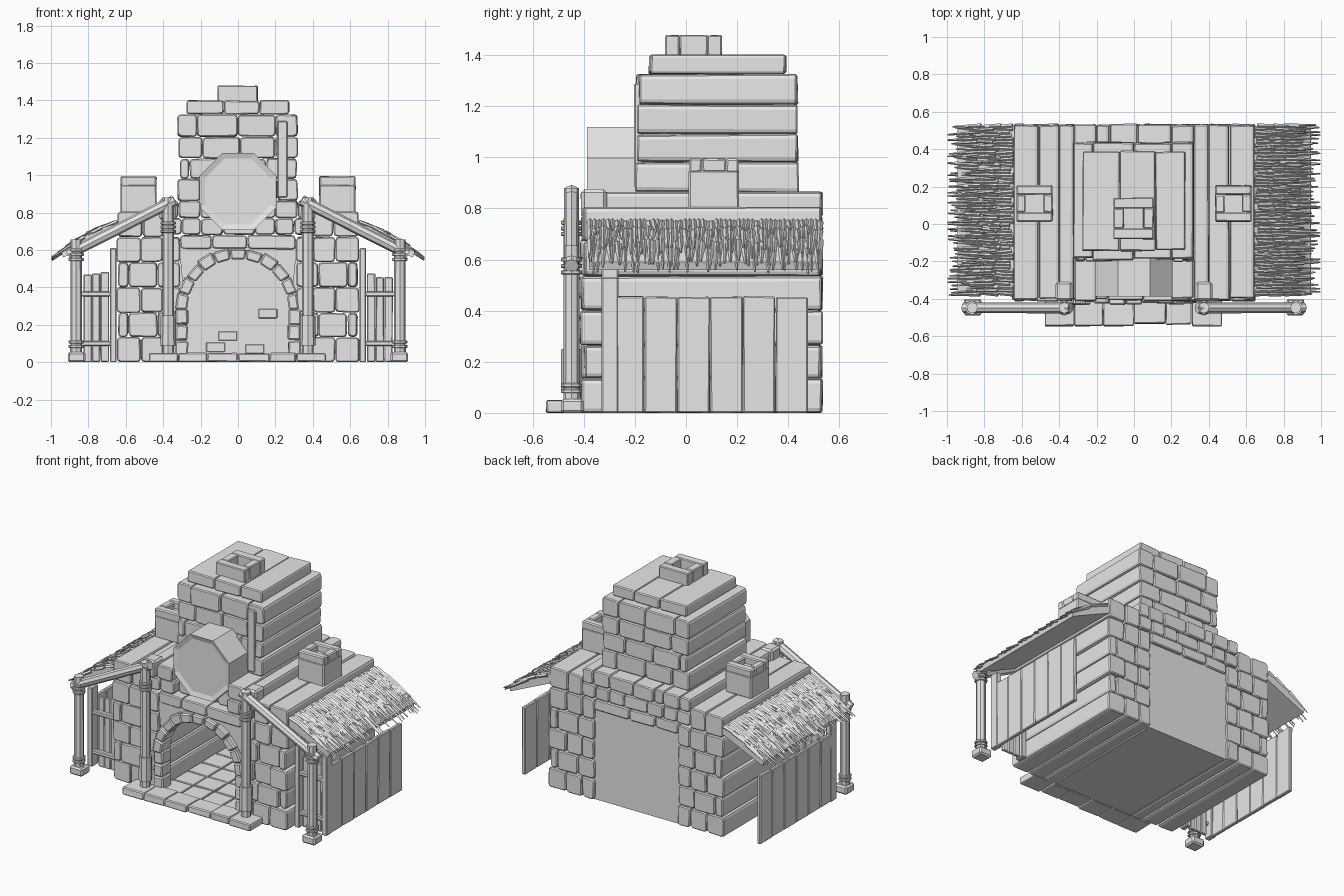
import bpy, bmesh, math, random
from mathutils import Vector, Matrix

random.seed(4)
old = bpy.data.objects.get("Cube")
if old:
    bpy.data.objects.remove(old)

grey = bpy.data.materials.new("light_grey")
grey.use_nodes = True
grey.diffuse_color = (0.8, 0.8, 0.8, 1)
grey.node_tree.nodes["Principled BSDF"].inputs["Base Color"].default_value = grey.diffuse_color


def finish(bm, name, bevel=0):
    bmesh.ops.recalc_face_normals(bm, faces=bm.faces)
    mesh = bpy.data.meshes.new(name)
    bm.to_mesh(mesh)
    bm.free()
    mesh.materials.append(grey)
    obj = bpy.data.objects.new(name, mesh)
    bpy.context.collection.objects.link(obj)
    if bevel:
        mod = obj.modifiers.new("chamfer", "BEVEL")
        mod.width = bevel
        mod.segments = 1
        mod.limit_method = 'ANGLE'
        mod.angle_limit = math.radians(60)
    return obj


def add_box(bm, x, y, z, jitter=0):
    """Box from three (low, high) ranges, with slightly uneven corners."""
    verts = bmesh.ops.create_cube(bm, size=1)["verts"]
    for v in verts:
        v.co = [r[0] if c < 0 else r[1] for r, c in zip((x, y, z), v.co)]
        v.co += Vector([random.uniform(-jitter, jitter) for _ in range(3)])
        v.co.z = max(v.co.z, 0)
    return verts


def box(name, x, y, z, bevel=0.01):
    bm = bmesh.new()
    add_box(bm, sorted(x), y, z)
    return finish(bm, name, bevel)


def add_course(bm, breaks, y, z, gap=0.001, rounding=0.018):
    """One row of long stones running front to back, with rounded long edges."""
    for a, b in zip(breaks, breaks[1:]):
        shift = random.uniform(-0.01, 0.01)
        verts = add_box(bm, (a + gap, b - gap), (y[0] + shift, y[1] - shift / 2),
                        (z[0] + gap, z[1] - gap), 0.003)
        edges = {e for v in verts for e in v.link_edges}
        long = [e for e in edges if abs(e.verts[0].co.y - e.verts[1].co.y) > 0.05]
        bmesh.ops.bevel(bm, geom=long, offset=rounding, segments=2, profile=0.5, affect='EDGES')


def add_ring(bm, x, y, z, wall):
    """Four upright slabs around a square opening."""
    inner = (y[0] + wall, y[1] - wall)
    add_box(bm, x, (y[0], inner[0]), z, 0.002)
    add_box(bm, x, (inner[1], y[1]), z, 0.002)
    add_box(bm, (x[0], x[0] + wall), inner, z, 0.002)
    add_box(bm, (x[1] - wall, x[1]), inner, z, 0.002)


def add_prism(bm, points, y):
    """Polygon in x and z, extruded along y."""
    front = bm.faces.new([bm.verts.new((px, y[0], pz)) for px, pz in points])
    new = bmesh.ops.extrude_face_region(bm, geom=[front], use_keep_orig=True)["geom"]
    for v in new:
        if isinstance(v, bmesh.types.BMVert):
            v.co.y = y[1]
    return front


def add_strut(bm, a, b, r1, r2, sides):
    a, b = Vector(a), Vector(b)
    d = b - a
    mat = Matrix.Translation((a + b) / 2) @ d.to_track_quat('Z', 'Y').to_matrix().to_4x4()
    bmesh.ops.create_cone(bm, cap_ends=True, segments=sides, radius1=r1, radius2=r2,
                          depth=d.length, matrix=mat)


DEPTH = (-0.405, 0.53)

# Lower side walls
for s, side in ((1, "left"), (-1, "right")):
    bm = bmesh.new()
    levels = [0, .135, .265, .40, .535, .67, .805]
    patterns = ([.31, .40, .52, .65], [.31, .43, .585, .64])
    for i, z in enumerate(zip(levels, levels[1:])):
        cuts = [.40, .51, .645] if i == 5 else patterns[i % 2]
        add_course(bm, sorted(s * c for c in cuts), DEPTH, z)
    finish(bm, side + "_wall", 0.006)

# Lintel courses over the doorway, set back behind the round window
bm = bmesh.new()
add_course(bm, [-.31, -.14, .05, .31], DEPTH, (.605, .68))
recessed = (-.345, DEPTH[1])
add_course(bm, [-.20, -.08, .09, .20], recessed, (.68, .77))
add_course(bm, [-.20, -.13, .02, .20], recessed, (.77, .865))
for s in (1, -1):
    add_course(bm, sorted((s * .20, s * .30, s * .40)), DEPTH, (.68, .77))
    add_course(bm, sorted((s * .20, s * .32, s * .40)), DEPTH, (.77, .865))
finish(bm, "lintel_courses", 0.006)

# Upper tower
bm = bmesh.new()
tower = (-.19, .435)
rows = [([-.325, -.20, 0, .21, .32], .862), ([-.31, -.26, -.06, .15, .315], .98),
        ([-.32, -.19, .01, .20, .32], 1.09), ([-.325, -.22, 0, .20, .32], 1.205)]
for (cuts, z), top in zip(rows, (.98, 1.09, 1.205, 1.325)):
    add_course(bm, cuts, tower, (z, top))
add_course(bm, [-.275, -.075, .115, .275], (-.145, .39), (1.325, 1.40), rounding=0.012)
finish(bm, "tower", 0.006)
box("tower_front_plank", (.21, .265), (-.203, -.17), (.88, 1.29), 0.006)

# Square chimney ring on top
bm = bmesh.new()
add_ring(bm, (-.11, .105), (-.08, .14), (1.39, 1.478), .055)
finish(bm, "chimney", 0.005)

# Eight-sided round window
bm = bmesh.new()
ring = [math.tau * (k + 0.5) / 8 for k in range(8)]
front = add_prism(bm, [(.222 * math.cos(a), .913 + .222 * math.sin(a)) for a in ring], (-.388, -.17))
bmesh.ops.inset_region(bm, faces=[front], thickness=0.032)
for v in front.verts:
    v.co.y += 0.01
finish(bm, "round_window")

# Arch stones, door jambs and the wall between arch and lintel
bm = bmesh.new()
CZ = .28
count = 11
for k in range(count):
    a0 = math.pi * (k + 0.02) / count
    a1 = math.pi * (k + 0.98) / count
    out = .335 + random.uniform(-.012, .006)
    add_prism(bm, [(r * math.cos(a), CZ + r * math.sin(a))
                   for r, a in ((.272, a0), (out, a0), (out, a1), (.272, a1))],
              (-.425 + random.uniform(-.008, .008), -.32))
for s in (1, -1):
    for z in ((.03, .115), (.117, .20), (.202, .285)):
        add_box(bm, sorted((s * .268, s * .335)), (-.42, -.32), z, 0.004)
finish(bm, "arch_stones", 0.008)
bm = bmesh.new()
for s in (1, -1):
    arc = [math.radians(d) for d in range(15, 91, 15)]
    add_prism(bm, [(s * .30 * math.cos(a), CZ + .30 * math.sin(a)) for a in arc]
              + [(0, .615), (s * .315, .615)], (-.395, -.33))
finish(bm, "arch_infill")

# Back wall with a few raised bricks
box("back_wall", (-.32, .32), (.49, .515), (0, .63), 0)
bm = bmesh.new()
for x, z in ((-.055, .14), (.16, .26), (-.12, .08), (.09, .07)):
    add_box(bm, (x - .05, x + .05), (.482, .495), (z - .025, z + .025))
finish(bm, "inner_bricks", 0.003)

# Floor tiles and front paving
bm = bmesh.new()
for i in range(4):
    for j in range(6):
        x, y = -.31 + i * .155, -.40 + j * .15
        add_box(bm, (x + .003, x + .152), (y + .003, y + .147), (.012, .035), 0.002)
add_box(bm, (-.31, .31), (-.40, .50), (0, .025))
finish(bm, "floor_tiles", 0.004)
bm = bmesh.new()
add_course(bm, [-.475, -.32, -.165, 0, .17, .31, .47], (-.54, -.40), (0, .05), rounding=0.008)
finish(bm, "front_paving", 0.006)


def thatch_point(s, t, y, lift):
    return (s * (.645 + .345 * t), y, .735 - .10 * t - .085 * t * t + lift)


for s, side in ((1, "left"), (-1, "right")):
    # Shoulder chimney
    bm = bmesh.new()
    pot = sorted((s * .435, s * .628))
    add_box(bm, pot, (.012, .207), (.80, .95), 0.002)
    add_ring(bm, pot, (.012, .207), (.94, .995), .05)
    finish(bm, side + "_shoulder_chimney", 0.007)

    # Porch posts, sloping beam and rope ties
    bm = bmesh.new()
    add_strut(bm, (s * .373, -.448, .04), (s * .373, -.448, .88), .032, .03, 8)
    add_strut(bm, (s * .373, -.448, .09), (s * .373, -.448, .25), .042, .04, 8)
    add_strut(bm, (s * .865, -.448, .05), (s * .865, -.448, .655), .032, .03, 8)
    add_strut(bm, (s * .34, -.448, .865), (s * .91, -.448, .575), .03, .028, 8)
    finish(bm, side + "_porch_frame")
    bm = bmesh.new()
    for x, heights in ((.373, (.70, .722, .744)), (.865, (.085, .108, .55, .575, .60))):
        for z in heights:
            add_strut(bm, (s * x, -.448, z - .008), (s * x, -.448, z + .008), .041, .041, 8)
    finish(bm, side + "_rope_ties", 0.003)
    box(side + "_post_base", (s * .815, s * .91), (-.49, -.40), (0, .055), 0.01)
    box(side + "_corbel", (s * .33, s * .42), (-.41, -.31), (.76, .875), 0.012)

    # Front fence of the lean-to
    bm = bmesh.new()
    for x in (.69, .736, .782):
        add_box(bm, sorted((s * x, s * (x + .045))), (-.30, -.28),
                (0, .475 + random.uniform(-.02, .01)), 0.002)
    finish(bm, side + "_fence_boards", 0.005)
    bm = bmesh.new()
    for z in (.10, .365):
        add_box(bm, sorted((s * .66, s * .86)), (-.325, -.295), (z - .013, z + .013))
    add_box(bm, sorted((s * .65, s * .685)), (-.33, -.265), (0, .61))
    add_box(bm, sorted((s * .85, s * .888)), (-.33, -.265), (0, .53))
    finish(bm, side + "_fence_frame", 0.005)

    # Side boards of the lean-to
    bm = bmesh.new()
    for k in range(6):
        y = -.29 + k * .128
        add_box(bm, sorted((s * .86, s * .885)), (y + .001, y + .127),
                (0, .455 + random.uniform(-.005, .005)), 0.002)
    finish(bm, side + "_side_boards", 0.005)

    # Roof slab under the thatch
    bm = bmesh.new()
    add_prism(bm, [(s * .60, .75), (s * .65, .75), (s * .80, .685), (s * .945, .59),
                   (s * .935, .56), (s * .60, .71)], (-.38, .525))
    finish(bm, side + "_roof_slab")

    # Thatch straws in overlapping layers, broad at the root and pointed at the tip
    bm = bmesh.new()
    for start, end, lift in ((.5, 1, .006), (.25, .75, .012), (0, .45, .014)):
        for k in range(52):
            y = -.375 + .90 * k / 51
            t0 = max(0, start + random.uniform(-.06, .06))
            t1 = min(1.015, end + random.uniform(-.12, .06))
            a = thatch_point(s, t0, y, lift)
            b = thatch_point(s, t1, y + random.uniform(-.012, .012), lift + random.uniform(-.008, .012))
            add_strut(bm, a, b, .013, .004, 4)
    finish(bm, side + "_thatch")
